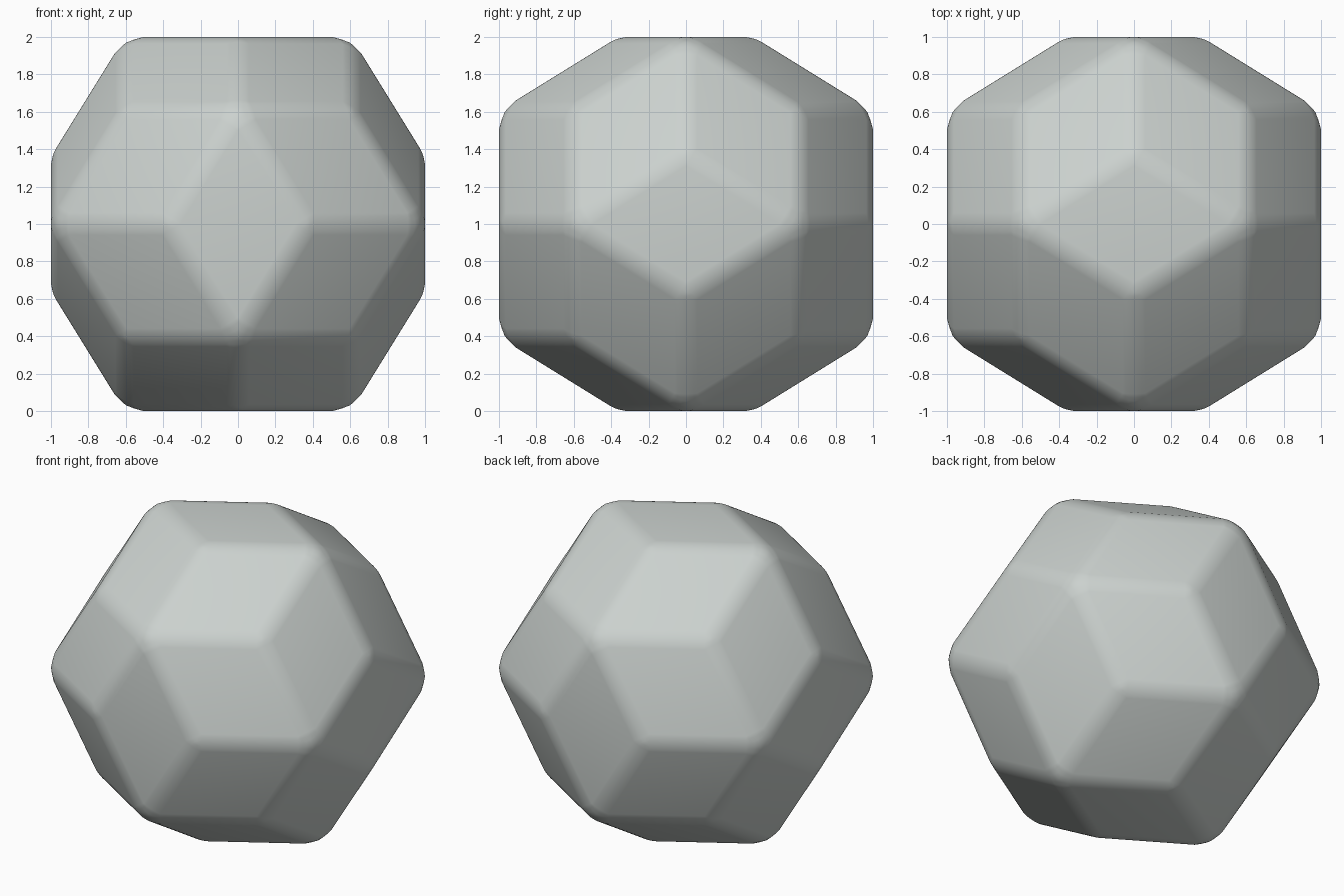
import bpy
import bmesh
import math
from itertools import product
from mathutils import Vector

if "Cube" in bpy.data.objects:
    bpy.data.objects.remove(bpy.data.objects["Cube"], do_unlink=True)

# Golden ratio proportions of a thirty-sided rhombic solid
long_half = (math.sqrt(5) - 1) / 2
short_half = long_half ** 2

# Corners: eight cube corners plus the four corners of each axis-facing rhombus
corners = [Vector(signs) * long_half for signs in product((-1, 1), repeat=3)]
for axis in range(3):
    for side, end in product((-1, 1), repeat=2):
        for step, reach in ((1, long_half), (2, short_half)):
            corner = Vector((0, 0, 0))
            corner[axis] = side
            corner[(axis + step) % 3] = end * reach
            corners.append(corner)

# Wrap the corners in a hull and merge its triangles into rhombi
bm = bmesh.new()
for corner in corners:
    bm.verts.new(corner + Vector((0, 0, 1)))
bmesh.ops.convex_hull(bm, input=bm.verts)
bmesh.ops.dissolve_limit(bm, angle_limit=math.radians(2),
                         verts=bm.verts, edges=bm.edges)
bmesh.ops.recalc_face_normals(bm, faces=bm.faces)

# Round every edge and corner
bmesh.ops.bevel(bm, geom=bm.edges[:] + bm.verts[:], offset=0.062,
                offset_type='OFFSET', segments=6, profile=0.5,
                affect='EDGES', clamp_overlap=True)
mesh = bpy.data.meshes.new("rounded_rhombic_solid")
bm.to_mesh(mesh)
bm.free()
solid = bpy.data.objects.new("rounded_rhombic_solid", mesh)
bpy.context.collection.objects.link(solid)

# Pale grey colour
grey = bpy.data.materials.new("pale_grey")
grey.use_nodes = True
colour = (0.6, 0.64, 0.62, 1)
grey.diffuse_color = colour
grey.node_tree.nodes["Principled BSDF"].inputs["Base Color"].default_value = colour
mesh.materials.append(grey)

bpy.context.view_layer.objects.active = solid
solid.select_set(True)
bpy.ops.object.shade_smooth_by_angle(angle=math.radians(30))
